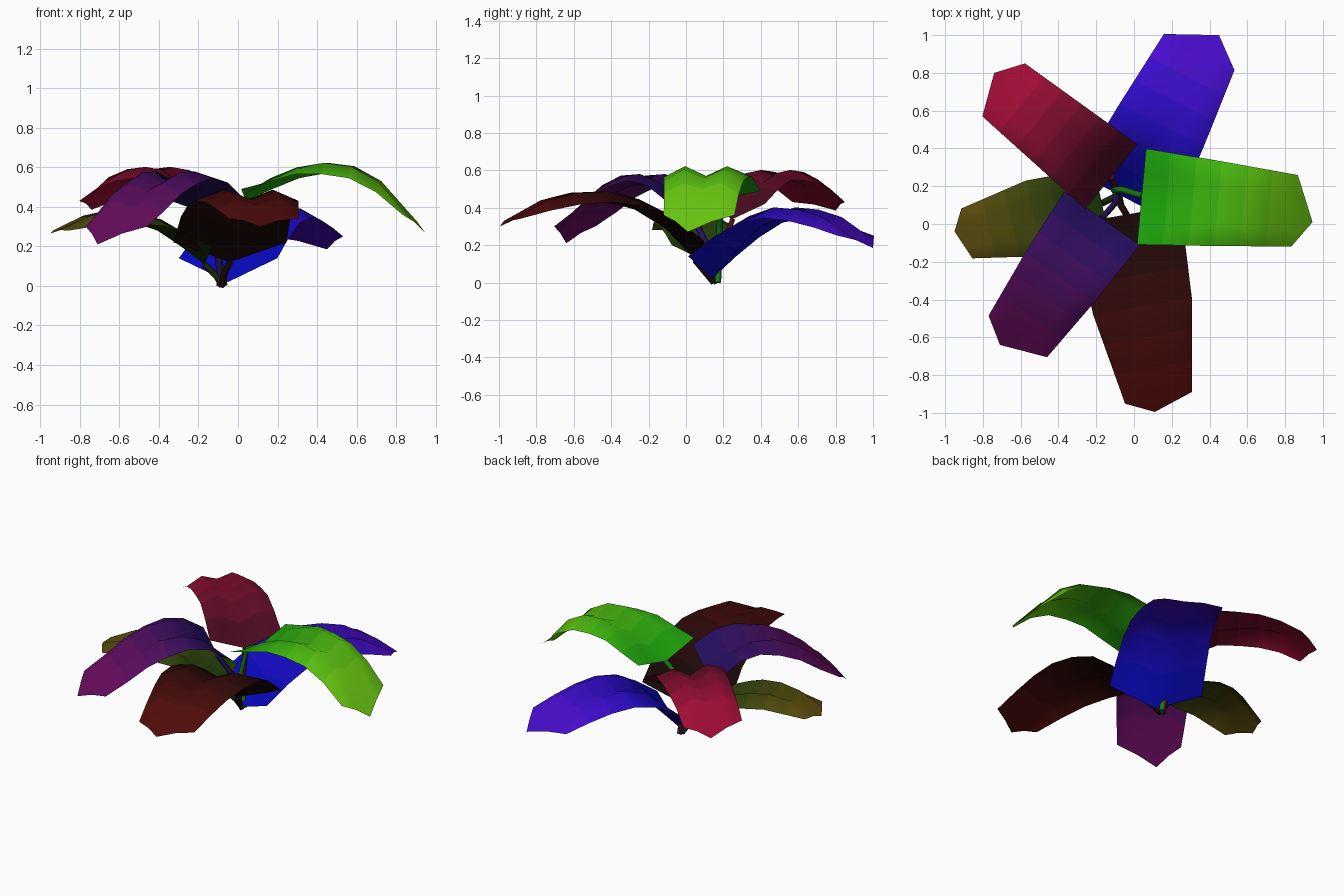
import bpy
from mathutils import Vector

if "Cube" in bpy.data.objects:
    bpy.data.objects.remove(bpy.data.objects["Cube"])


def material(name, rgb):
    m = bpy.data.materials.new(name)
    lin = [(c / 255 / 12.92) if c < 10 else ((c / 255 + 0.055) / 1.055) ** 2.4 for c in rgb]
    m.diffuse_color = (*lin, 1)
    m.use_nodes = True
    m.node_tree.nodes["Principled BSDF"].inputs["Base Color"].default_value = m.diffuse_color
    return m


def finish(ob):
    bpy.ops.object.select_all(action='DESELECT')
    ob.select_set(True)
    bpy.context.view_layer.objects.active = ob
    bpy.ops.object.shade_smooth_by_angle(angle=1.4)


# Folded leaf: midrib heights in zs (last is the tip), half widths in base/mid/end
def leaf(name, start, end, tip, zs, widths, base_edge, c0, c1):
    a, b = Vector(start), Vector(end)
    d = (b - a).normalized()
    side = Vector((-d.y, d.x))
    hump = [0.5 * base_edge, 0.055, 0.055, 0.052, 0.045, 0.03]
    edge = [base_edge, 0.6 * base_edge, 0.02, -0.005, -0.015, -0.025]
    w0, wm, w1 = widths
    verts = []
    for i in range(6):
        t = i / 6
        p = a.lerp(b, t)
        w = w0 + (wm - w0) * t * 2 if t < 0.5 else wm + (w1 - wm) * (t * 2 - 1)
        for u, dz in ((-1, edge[i]), (-.5, hump[i]), (0, 0), (.5, hump[i]), (1, edge[i])):
            q = p + side * w * u
            verts.append((q.x, q.y, zs[i] + dz))
    # pointed end row
    tv = Vector((*tip, zs[7]))
    for s in (-1, 1):
        q = b + side * w1 * s
        corner = Vector((q.x, q.y, zs[6] - 0.03))
        half = corner.lerp(tv, 0.5) + Vector((0, 0, 0.01))
        verts += [corner, half, tv] if s < 0 else [half, corner]
    faces = [(r * 5 + c, r * 5 + c + 5, r * 5 + c + 6, r * 5 + c + 1)[::-1]
             for r in range(6) for c in range(4)]
    me = bpy.data.meshes.new(name)
    me.from_pydata(verts, [], faces)
    # colour shades from base to tip
    for r in range(6):
        k = r / 5
        me.materials.append(material(f"{name}_shade_{r}", [x + (y - x) * k for x, y in zip(c0, c1)]))
    for f in me.polygons:
        f.material_index = f.index // 4
    ob = bpy.data.objects.new(name, me)
    bpy.context.collection.objects.link(ob)
    finish(ob)


# Thin square stem swept along a path
def stem(name, pts, rgb):
    cu = bpy.data.curves.new(name, 'CURVE')
    cu.dimensions = '3D'
    cu.bevel_depth = 0.018
    cu.bevel_resolution = 0
    cu.use_fill_caps = True
    sp = cu.splines.new('POLY')
    sp.points.add(len(pts) - 1)
    for p, co in zip(sp.points, pts):
        p.co = (*co, 1)
    cu.materials.append(material(name + "_colour", rgb))
    ob = bpy.data.objects.new(name, cu)
    bpy.context.collection.objects.link(ob)


# Lower leaves
leaf("blue_leaf", (-.05, .14), (.345, .91), (.45, 1.0),
     [.02, .17, .30, .35, .345, .32, .28, .185], (.28, .25, .21), .12, (8, 8, 190), (72, 12, 205))
leaf("olive_leaf", (-.17, .11), (-.885, -.05), (-.95, -.04),
     [.11, .20, .28, .32, .335, .325, .31, .265], (.19, .205, .135), .09, (30, 62, 10), (88, 74, 12))
leaf("maroon_leaf", (-.04, .05), (.13, -.92), (.11, -.995),
     [.12, .29, .39, .435, .435, .41, .37, .30], (.29, .265, .18), .10, (22, 6, 5), (80, 12, 10))

# Upper leaves
leaf("crimson_leaf", (-.12, .25), (-.69, .71), (-.74, .80),
     [.34, .45, .53, .55, .545, .52, .46, .385], (.22, .20, .18), .08, (75, 10, 32), (160, 12, 52))
leaf("purple_leaf", (-.17, .03), (-.615, -.595), (-.71, -.64),
     [.37, .48, .525, .52, .475, .40, .33, .21], (.245, .225, .19), .07, (36, 14, 95), (102, 12, 92))
leaf("green_leaf", (.04, .145), (.85, .07), (.945, .01),
     [.43, .49, .545, .57, .56, .50, .39, .27], (.255, .225, .19), .06, (30, 165, 12), (105, 200, 16))

# Stems
stem("olive_stem", [(-.08, .16, .0), (-.11, .14, .05), (-.17, .11, .11)], (25, 50, 15))
stem("maroon_stem", [(-.08, .15, .0), (-.07, .10, .06), (-.04, .05, .12)], (28, 10, 8))
stem("crimson_stem", [(-.08, .17, .0), (-.10, .19, .18), (-.12, .25, .34)], (80, 16, 34))
stem("purple_stem", [(-.09, .16, .0), (-.10, .11, .20), (-.17, .03, .37)], (40, 20, 95))
stem("green_stem", [(-.07, .17, .0), (-.11, .18, .20), (-.06, .18, .38), (.04, .15, .43)], (24, 120, 18))
